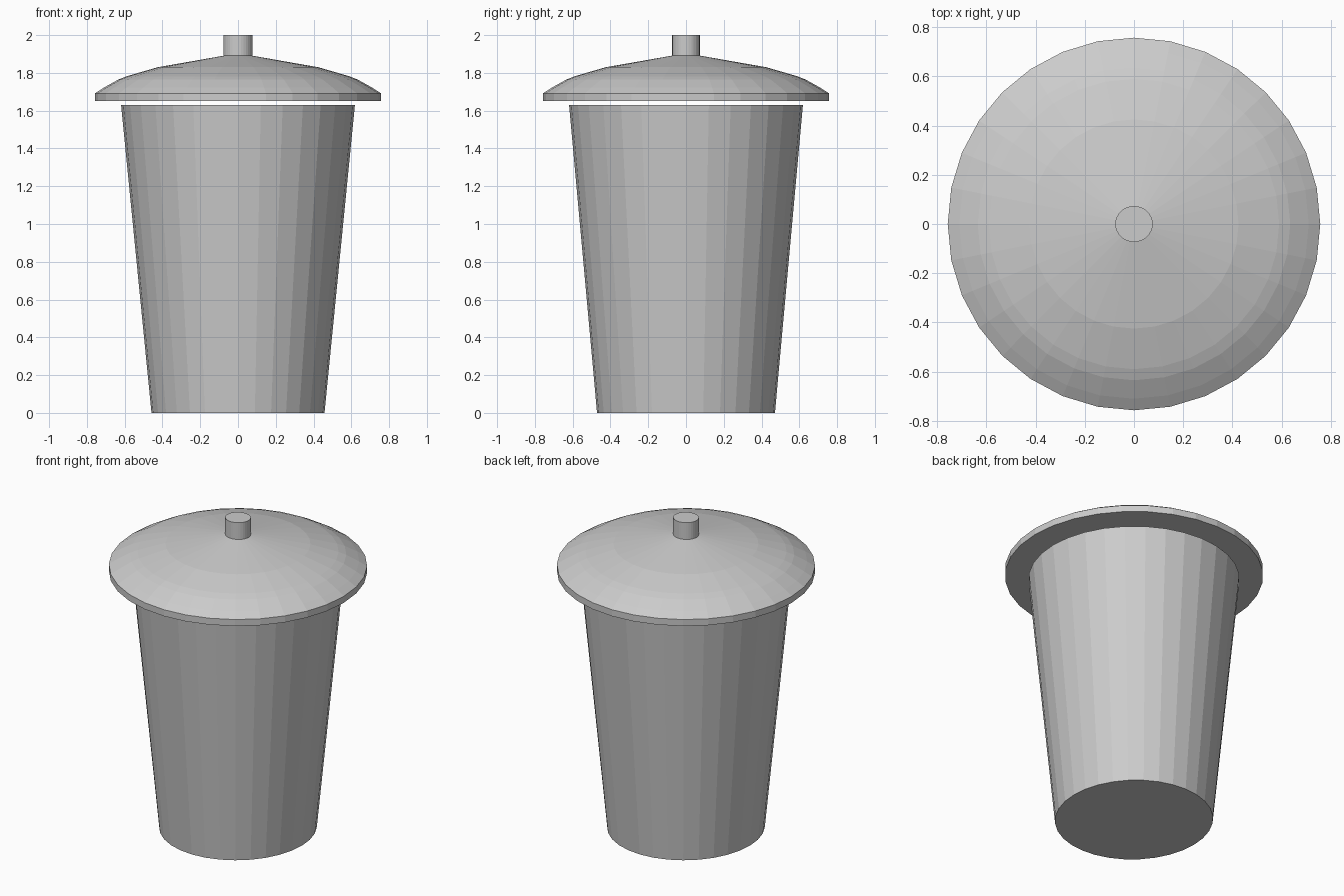
import bpy, bmesh
from math import sin, cos, pi

if "Cube" in bpy.data.objects:
    bpy.data.objects.remove(bpy.data.objects["Cube"])


def lathe(name, rings, sides=32):
    """Closed flat-shaded solid of revolution; rings are (x radius, y radius, z)."""
    bm = bmesh.new()
    loops = [[bm.verts.new((rx * cos(2 * pi * i / sides), ry * sin(2 * pi * i / sides), z))
              for i in range(sides)] for rx, ry, z in rings]
    for lo, hi in zip(loops, loops[1:]):
        for i in range(sides):
            j = (i + 1) % sides
            bm.faces.new((lo[i], lo[j], hi[j], hi[i]))
    bm.faces.new(loops[0][::-1])
    bm.faces.new(loops[-1])
    mesh = bpy.data.meshes.new(name)
    bm.to_mesh(mesh)
    bm.free()
    obj = bpy.data.objects.new(name, mesh)
    bpy.context.collection.objects.link(obj)
    return obj


# Tapered bin body, slightly oval at the base
lathe("body", [(0.458, 0.471, 0), (0.619, 0.619, 1.63)])

# Domed lid with a flat rim, floating just above the body
lid_profile = [(0.757, 1.65), (0.757, 1.692), (0.71, 1.722), (0.635, 1.764),
               (0.59, 1.782), (0.425, 1.83), (0.07, 1.892)]
lathe("lid", [(r, r, z) for r, z in lid_profile])

# Knob handle
lathe("lid_knob", [(0.076, 0.073, 1.885), (0.076, 0.073, 2.0)])
